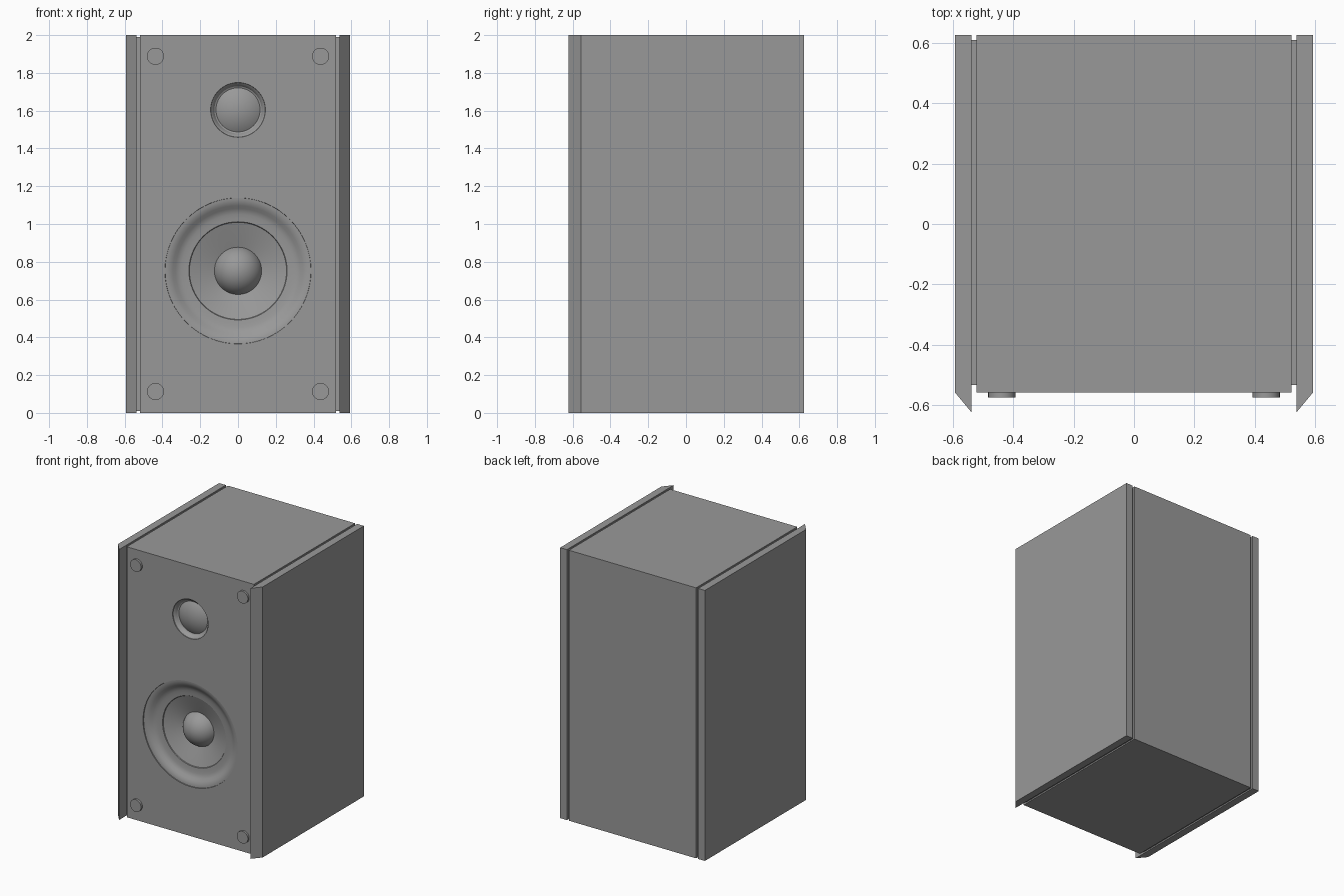
import bpy, bmesh, math
from mathutils import Matrix

if "Cube" in bpy.data.objects:
    bpy.data.objects.remove(bpy.data.objects["Cube"])

FRONT, BACK = -0.557, 0.625
HEIGHT = 2.0
SEGMENTS = 64

# One dark grey finish for every part
finish = bpy.data.materials.new("dark_grey_finish")
finish.diffuse_color = (0.318, 0.318, 0.318, 1)
finish.use_nodes = True
finish.node_tree.nodes["Principled BSDF"].inputs["Base Color"].default_value = finish.diffuse_color


def make_object(name, bm):
    mesh = bpy.data.meshes.new(name)
    bm.to_mesh(mesh)
    bm.free()
    mesh.materials.append(finish)
    ob = bpy.data.objects.new(name, mesh)
    bpy.context.collection.objects.link(ob)
    return ob


def smooth(ob, angle=30):
    bpy.ops.object.select_all(action='DESELECT')
    ob.select_set(True)
    bpy.context.view_layer.objects.active = ob
    bpy.ops.object.shade_smooth_by_angle(angle=math.radians(angle))


def prism(name, outline, z0, z1):
    """Extrude a plan outline (x, y) from z0 to z1."""
    bm = bmesh.new()
    face = bm.faces.new([bm.verts.new((x, y, z0)) for x, y in outline])
    top = bmesh.ops.extrude_face_region(bm, geom=[face])["geom"]
    bmesh.ops.translate(bm, vec=(0, 0, z1 - z0),
                        verts=[v for v in top if isinstance(v, bmesh.types.BMVert)])
    bmesh.ops.recalc_face_normals(bm, faces=bm.faces)
    return make_object(name, bm)


def box_outline(x0, x1, y0, y1):
    return [(x0, y0), (x1, y0), (x1, y1), (x0, y1)]


def cylinder(name, x, z, radius, y0, y1, segments=SEGMENTS):
    bm = bmesh.new()
    place = Matrix.Translation((x, (y0 + y1) / 2, z)) @ Matrix.Rotation(math.pi / 2, 4, 'X')
    bmesh.ops.create_cone(bm, cap_ends=True, segments=segments, radius1=radius,
                          radius2=radius, depth=y1 - y0, matrix=place)
    return make_object(name, bm)


def lathe(name, z, profile):
    """Spin (radius, depth behind the baffle) points round the y axis."""
    bm = bmesh.new()
    verts = [bm.verts.new((r, FRONT + d, z)) for r, d in profile]
    edges = [bm.edges.new(pair) for pair in zip(verts, verts[1:])]
    bmesh.ops.spin(bm, geom=verts + edges, cent=(0, 0, z), axis=(0, 1, 0),
                   angle=2 * math.pi, steps=SEGMENTS)
    bmesh.ops.remove_doubles(bm, verts=bm.verts, dist=1e-5)
    bmesh.ops.recalc_face_normals(bm, faces=bm.faces)
    if sum(f.normal.y * f.calc_area() for f in bm.faces) > 0:
        bmesh.ops.reverse_faces(bm, faces=bm.faces)
    ob = make_object(name, bm)
    smooth(ob)
    return ob


def dome(radius, edge, tip, steps=10):
    """Spherical cap profile from its rim to its tip."""
    h = edge - tip
    R = (radius ** 2 + h ** 2) / (2 * h)
    full = math.asin(radius / R)
    angles = [full * (1 - i / steps) for i in range(steps + 1)]
    return [(R * math.sin(a), tip + R * (1 - math.cos(a))) for a in angles]


# Cabinet with driver openings
cabinet = prism("cabinet", box_outline(-0.52, 0.52, FRONT, BACK), 0, HEIGHT)
for name, z, radius, depth in (("woofer_cutter", 0.752, 0.387, 0.11),
                               ("tweeter_cutter", 1.604, 0.145, 0.04)):
    cutter = cylinder(name, 0, z, radius, FRONT - 0.1, FRONT + depth)
    cutter.hide_render = True
    cutter.hide_viewport = True
    cut = cabinet.modifiers.new(name, 'BOOLEAN')
    cut.operation = 'DIFFERENCE'
    cut.solver = 'EXACT'
    cut.object = cutter

# Recessed seam strips and bevelled side panels
panel = [(0.537, -0.623), (0.592, FRONT), (0.592, BACK), (0.537, BACK)]
for side, label in ((-1, "left"), (1, "right")):
    strip = box_outline(0.52, 0.537, -0.533, 0.608)
    prism(label + "_seam_strip", [(side * x, y) for x, y in strip], 0.01, HEIGHT - 0.01)
    prism(label + "_side_panel", [(side * x, y) for x, y in panel], 0, HEIGHT)

# Woofer: rolled surround, cone and dust cap
lathe("woofer_surround", 0.752, [
    (0.387, 0.0), (0.386, 0.006), (0.375, 0.007), (0.36, 0.011), (0.345, 0.019),
    (0.33, 0.03), (0.315, 0.038), (0.30, 0.042), (0.28, 0.045), (0.26, 0.047)])
lathe("woofer_cone", 0.752, [
    (0.26, 0.047), (0.257, 0.052), (0.23, 0.061), (0.19, 0.075), (0.15, 0.089), (0.12, 0.10)])
lathe("woofer_dust_cap", 0.752, dome(0.125, 0.098, 0.01))

# Tweeter: flared ring and dome
lathe("tweeter_ring", 1.604, [
    (0.145, 0.0), (0.144, 0.005), (0.138, 0.01), (0.131, 0.018), (0.125, 0.029), (0.115, 0.034)])
lathe("tweeter_dome", 1.604, dome(0.118, 0.034, 0.0))

# Grille pegs
for i, (x, z) in enumerate([(sx, z) for sx in (-0.437, 0.437) for z in (0.113, 1.888)]):
    smooth(cylinder(f"grille_peg_{i + 1}", x, z, 0.045, FRONT - 0.016, FRONT + 0.01, 32))
